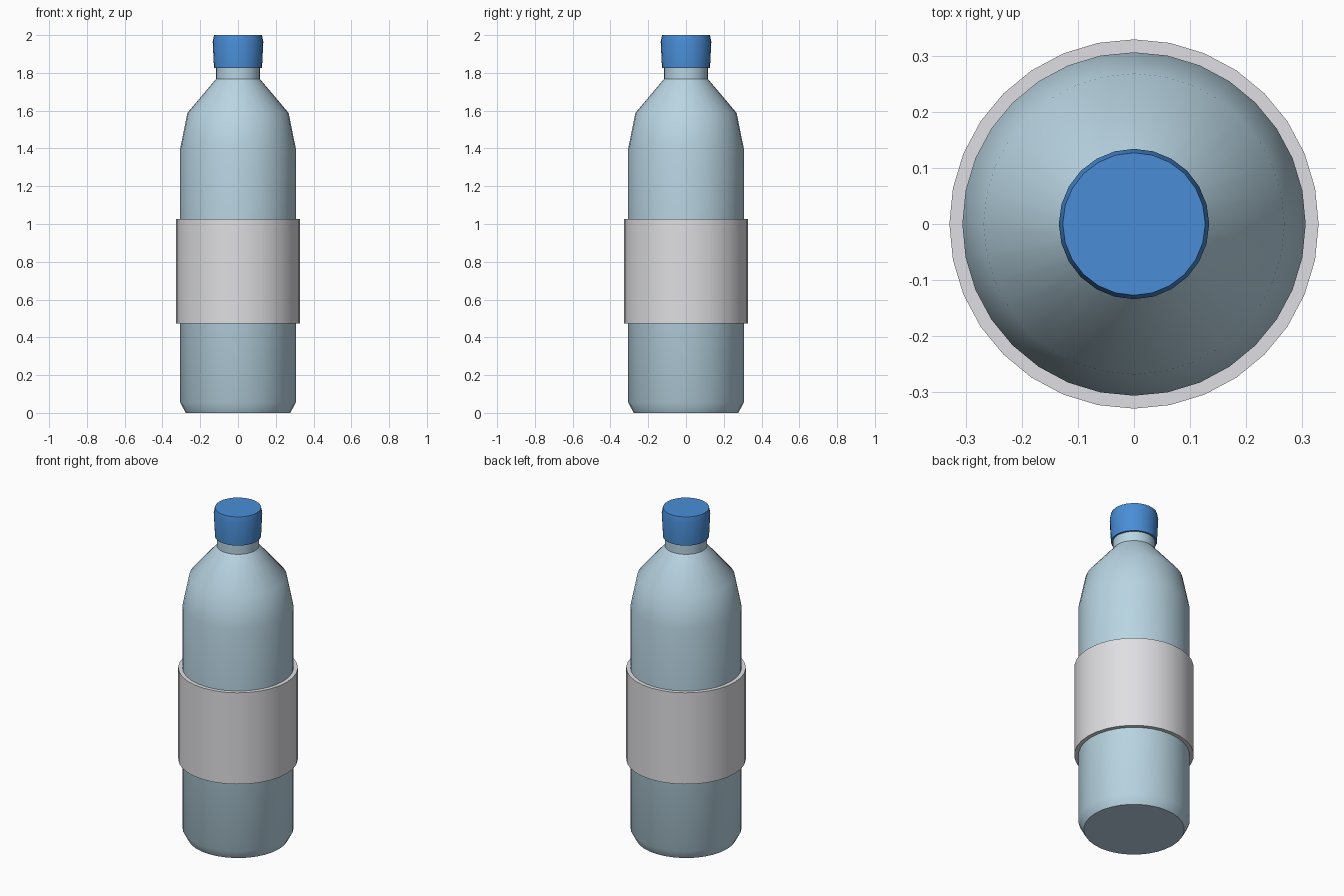
import bpy
import bmesh
import math

cube = bpy.data.objects.get("Cube")
if cube:
    bpy.data.objects.remove(cube, do_unlink=True)


def make_material(name, rgb):
    mat = bpy.data.materials.new(name)
    mat.use_nodes = True
    mat.diffuse_color = (*rgb, 1)
    mat.node_tree.nodes["Principled BSDF"].inputs["Base Color"].default_value = (*rgb, 1)
    return mat


def lathe(name, profile, sides, mat, closed=False):
    """Turn a (radius, height) profile, listed bottom to top, around z."""
    bm = bmesh.new()
    rings = []
    for r, z in profile:
        angles = [math.tau * i / sides for i in range(sides)]
        rings.append([bm.verts.new((r * math.cos(a), r * math.sin(a), z)) for a in angles])
    pairs = list(zip(rings, rings[1:]))
    if closed:
        pairs.append((rings[-1], rings[0]))
    else:
        bm.faces.new(rings[0][::-1])
        bm.faces.new(rings[-1])
    for low, high in pairs:
        for i in range(sides):
            j = (i + 1) % sides
            bm.faces.new((low[i], low[j], high[j], high[i]))
    bmesh.ops.recalc_face_normals(bm, faces=bm.faces)
    mesh = bpy.data.meshes.new(name)
    bm.to_mesh(mesh)
    bm.free()
    mesh.materials.append(mat)
    obj = bpy.data.objects.new(name, mesh)
    bpy.context.collection.objects.link(obj)
    bpy.ops.object.select_all(action="DESELECT")
    obj.select_set(True)
    bpy.context.view_layer.objects.active = obj
    bpy.ops.object.shade_smooth_by_angle(angle=math.radians(30))
    return obj


plastic = make_material("pale blue plastic", (0.48, 0.66, 0.76))
paper = make_material("light grey label", (0.74, 0.74, 0.77))
blue = make_material("blue cap", (0.068, 0.27, 0.68))

# Bottle body with chamfered base, tapered shoulder and neck
lathe("bottle_body", [(0.277, 0), (0.306, 0.055), (0.306, 1.4), (0.268, 1.588),
                      (0.116, 1.768), (0.116, 1.85)], 32, plastic)

# Label sleeve standing slightly proud of the body
lathe("label_sleeve", [(0.329, 0.472), (0.329, 1.027), (0.304, 1.027), (0.304, 0.472)],
      32, paper, closed=True)

# Screw cap, widest just below its top edge
lathe("screw_cap", [(0.127, 1.826), (0.134, 1.965), (0.127, 2.0)], 24, blue)
